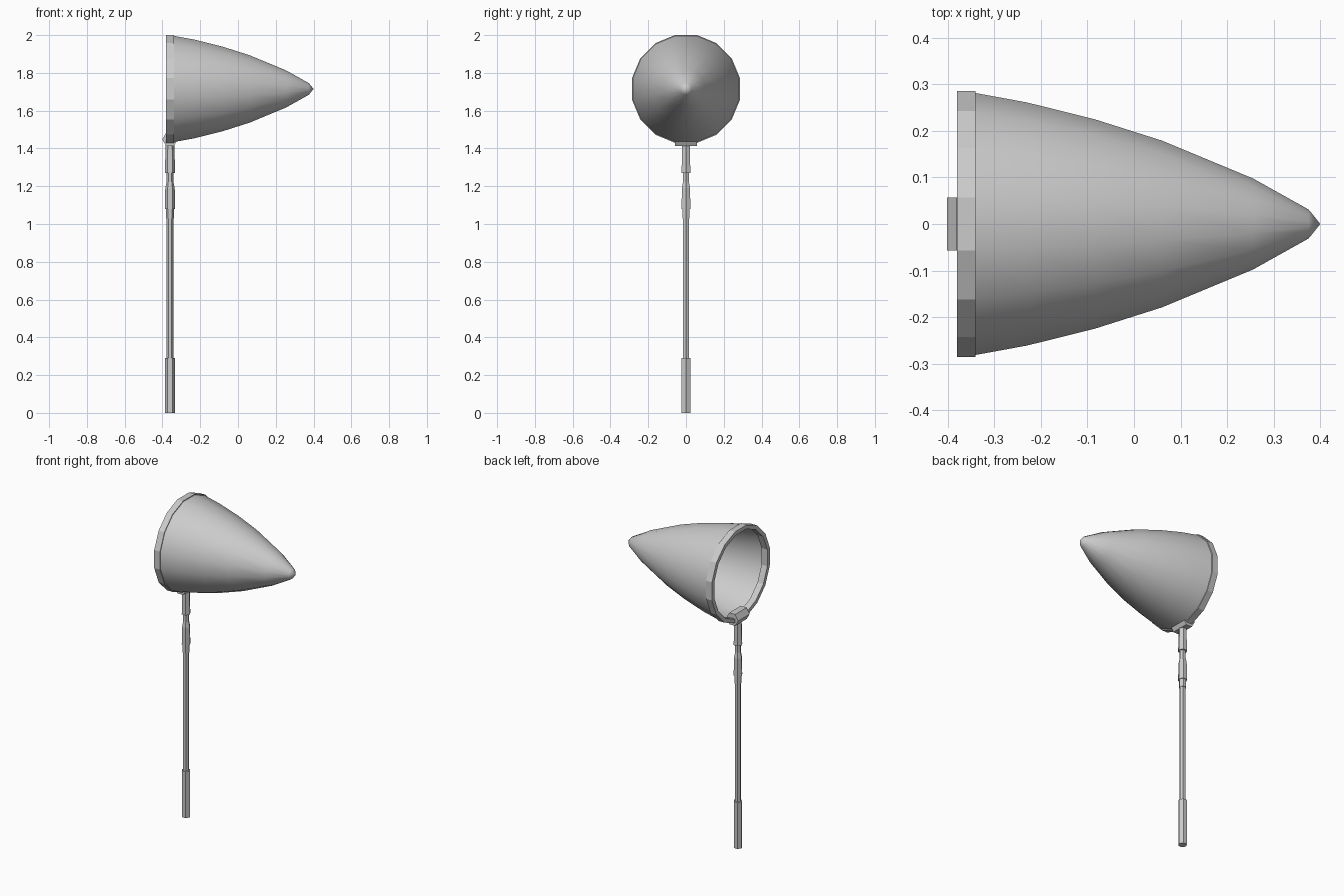
import bpy, bmesh, math

if "Cube" in bpy.data.objects:
    bpy.data.objects.remove(bpy.data.objects["Cube"])

HOOP_X, HOOP_Z = -0.36, 1.715


def lathe(name, profile, sides, place, phase=0.0, closed=False, caps=False, smooth=False):
    """Revolve (radius, position) pairs; place maps (u, v, position) to xyz."""
    bm = bmesh.new()
    rings = []
    for r, t in profile:
        if r == 0:
            rings.append([bm.verts.new(place(0, 0, t))] * sides)
        else:
            rings.append([bm.verts.new(place(r * math.cos(a), r * math.sin(a), t))
                          for a in (phase + 2 * math.pi * i / sides for i in range(sides))])
    pairs = list(zip(rings, rings[1:]))
    if closed:
        pairs.append((rings[-1], rings[0]))
    for lo, hi in pairs:
        for i in range(sides):
            j = (i + 1) % sides
            bm.faces.new(list(dict.fromkeys((lo[i], lo[j], hi[j], hi[i]))))
    if caps:
        bm.faces.new(rings[0][::-1])
        bm.faces.new(rings[-1])
    bmesh.ops.recalc_face_normals(bm, faces=bm.faces[:])
    for f in bm.faces:
        f.smooth = smooth
    mesh = bpy.data.meshes.new(name)
    bm.to_mesh(mesh)
    bm.free()
    obj = bpy.data.objects.new(name, mesh)
    bpy.context.collection.objects.link(obj)
    return obj


def along_x(u, v, t):
    return (t, u, HOOP_Z + v)


def along_y(u, v, t):
    return (HOOP_X + u, t, 1.448 + v)


def along_z(u, v, t):
    return (HOOP_X + u, v, t)


SIDES = 16
HALF = math.pi / SIDES
K = 1 / math.cos(HALF)  # flat-to-flat size to corner radius

# Hoop: flat-faced ring with a square section
lathe("hoop", [(0.286 * K, -0.38), (0.286 * K, -0.34), (0.262 * K, -0.34), (0.262 * K, -0.38)],
      SIDES, along_x, HALF, closed=True)

# Net bag: open thin sheet tapering to a blunt tip
bag = [(0.282, -0.345), (0.261, -0.23), (0.225, -0.085), (0.179, 0.06),
       (0.098, 0.255), (0.031, 0.375), (0, 0.4)]
lathe("net_bag", [(r * K, x) for r, x in bag], SIDES, along_x, HALF, smooth=True)

# Hexagonal clamp gripping the hoop
lathe("hoop_clamp", [(0.041, -0.057), (0.041, 0.057)], 6, along_y, caps=True)

# Handle: hexagonal pole with a foot grip, collar and stepped ferrules
handle = [(0.026, 0), (0.026, 0.29), (0.018, 0.29), (0.018, 1.03), (0.022, 1.03),
          (0.022, 1.08), (0.027, 1.08), (0.025, 1.19), (0.018, 1.225), (0.018, 1.27),
          (0.027, 1.27), (0.023, 1.425)]
lathe("handle", handle, 6, along_z, caps=True)
